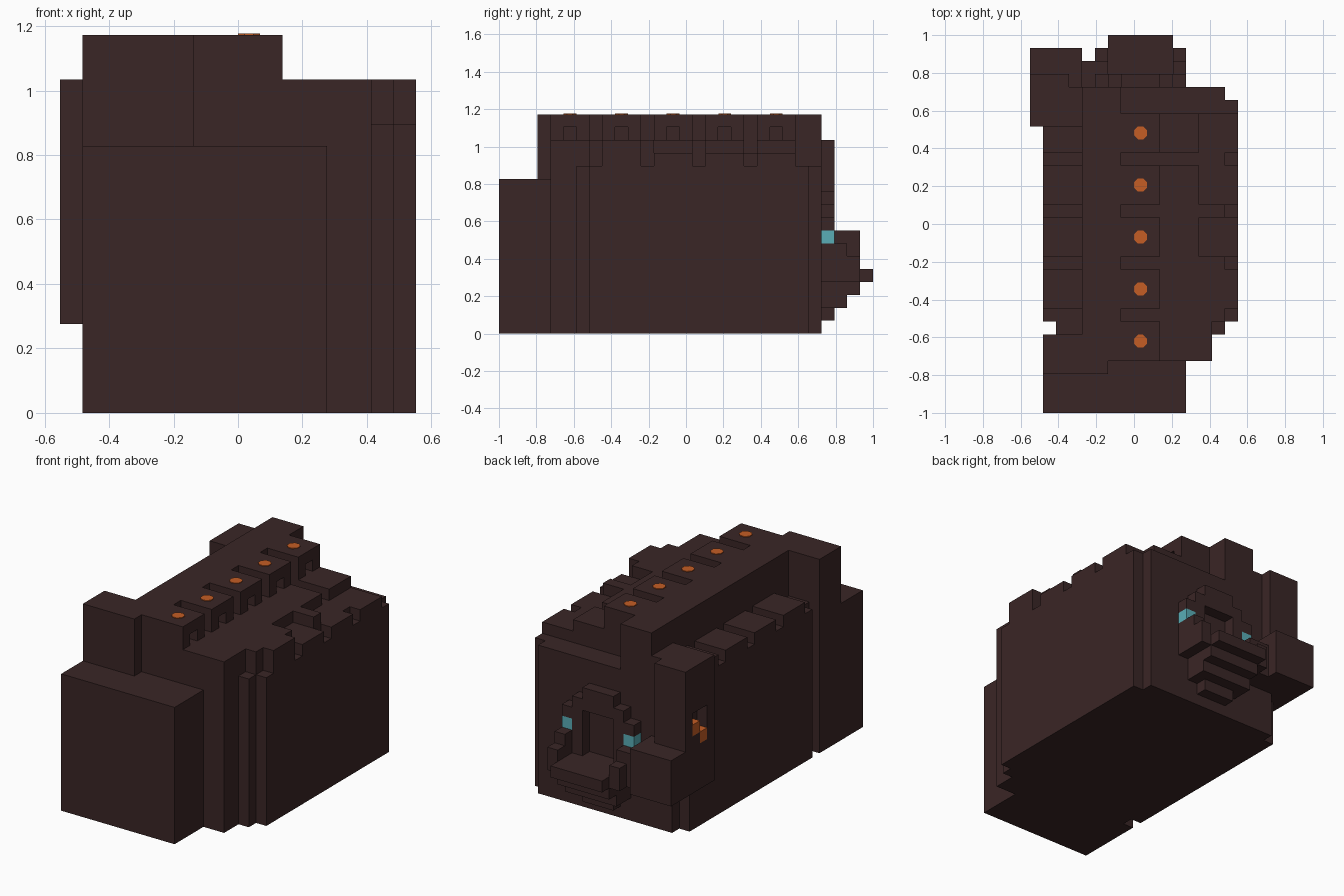
import bpy, bmesh, math
from mathutils import Vector

U = 2 / 29                       # one block
ORIGIN = Vector((-8 * U, -1, 0))


def material(name, colour):
    m = bpy.data.materials.new(name)
    m.use_nodes = True
    m.diffuse_color = (*colour, 1)
    m.node_tree.nodes["Principled BSDF"].inputs["Base Color"].default_value = (*colour, 1)
    return m


def cells(box):
    xa, xb, ya, yb, za, zb = box
    return {(x, y, z) for x in range(xa, xb) for y in range(ya, yb) for z in range(za, zb)}


def part(name, mat, add, cut=()):
    """Blocky solid: union of add boxes minus cut boxes, outer skin only."""
    solid = set().union(*map(cells, add)).difference(*map(cells, cut))
    bm = bmesh.new()
    verts = {}

    def vert(p):
        if p not in verts:
            verts[p] = bm.verts.new(ORIGIN + Vector(p) * U)
        return verts[p]

    for c in solid:
        for axis in range(3):
            for side in (0, 1):
                n = list(c)
                n[axis] += 2 * side - 1
                if tuple(n) in solid:
                    continue
                a, b = (axis + 1) % 3, (axis + 2) % 3
                ring = []
                for da, db in ((0, 0), (1, 0), (1, 1), (0, 1)):
                    p = list(c)
                    p[axis] += side
                    p[a] += da
                    p[b] += db
                    ring.append(vert(tuple(p)))
                bm.faces.new(ring if side else ring[::-1])
    bmesh.ops.dissolve_limit(bm, angle_limit=math.radians(1), verts=bm.verts, edges=bm.edges)
    mesh = bpy.data.meshes.new(name)
    bm.to_mesh(mesh)
    bm.free()
    mesh.materials.append(mat)
    obj = bpy.data.objects.new(name, mesh)
    bpy.context.collection.objects.link(obj)
    return obj


if "Cube" in bpy.data.objects:
    bpy.data.objects.remove(bpy.data.objects["Cube"], do_unlink=True)

dark = material("dark_brown", (0.042, 0.019, 0.019))
orange = material("glowing_orange", (0.56, 0.11, 0.018))
teal = material("teal", (0.1, 0.42, 0.47))

# Main hull with stepped corners
part("hull", dark, [
    (2, 14, 4, 25, 0, 13),
    (1, 2, 4, 6, 0, 13),
    (1, 2, 7, 24, 0, 13),
    (14, 15, 6, 25, 0, 13),
    (15, 16, 7, 24, 0, 13),
])

# Front slab and the tall column behind it
part("front_slab", dark, [(1, 12, 0, 4, 0, 12)])
part("front_column", dark, [(1, 6, 3, 6, 12, 17)])

# Raised deck with sunken bays between ribs along its outer edge
bays = [(13, 16, y, y + 3, 14, 15) for y in (12, 16, 20)]
rib_ends = [(15, 16, y, y + 1, 13, 15) for y in (11, 15, 19)]
part("upper_deck", dark,
     [(7, 14, 4, 23, 13, 15), (14, 15, 7, 23, 13, 15), (15, 16, 8, 23, 13, 15)],
     bays + rib_ends + [(7, 16, 19, 20, 14, 15)])

# Battlements on the other side
part("side_battlements", dark, [(1, 4, y, y + 3, 13, 14) for y in (8, 12, 16, 20)])

# Central ridge with five vent towers, each with a small opening
towers = range(4, 24, 4)
part("ridge", dark,
     [(4, 7, 4, 25, 13, 17)] + [(7, 10, y, y + 3, 15, 17) for y in towers],
     [(9, 10, y + 1, y + 2, 15, 16) for y in towers])
for y in towers:
    top = ORIGIN + Vector((8.5, y + 1.5, 17)) * U
    bpy.ops.mesh.primitive_cylinder_add(vertices=8, radius=0.54 * U, depth=0.008,
                                        location=top, rotation=(0, 0, math.pi / 8))
    bpy.context.object.name = "vent_glow"
    bpy.context.object.data.materials.append(orange)

# Corner tower at the back with a glowing recess
recess = [(0, 1, 23, 25, 9, 11), (0, 1, 23, 24, 8, 9)]
part("corner_tower", dark,
     [(0, 3, 22, 26, 4, 15), (3, 4, 22, 25, 4, 15), (0, 4, 25, 28, 4, 8)], recess)
part("tower_glow", orange, [(0, 1, 24, 25, 9, 10), (0, 1, 23, 24, 8, 9)])
part("tower_link", dark, [(4, 5, 25, 27, 4, 7)])

# Face on the back: stepped arch around an open mouth
arch = [(7, 10, 25, 26, 5, 11), (6, 11, 25, 26, 5, 10)]
arch += [(x, x + 1, 25, 26, 8, 9) for x in (5, 11)]
part("face_arch", dark, arch, [(7, 10, 25, 26, 5, 9)])

# Stepped jaw, lip and cheeks
jaw = [(7, 10, 25, 26, 1, 2), (6, 11, 25, 27, 2, 3), (6, 11, 25, 28, 3, 4),
       (5, 12, 25, 28, 4, 5), (6, 11, 28, 29, 4, 5)]
for x in (5, 11):
    jaw += [(x, x + 1, 25, 28, 5, 6), (x, x + 1, 25, 27, 6, 7)]
part("jaw", dark, jaw)

# Eyes
for name, x in (("right_eye", 5), ("left_eye", 11)):
    part(name, teal, [(x, x + 1, 25, 26, 7, 8)])
